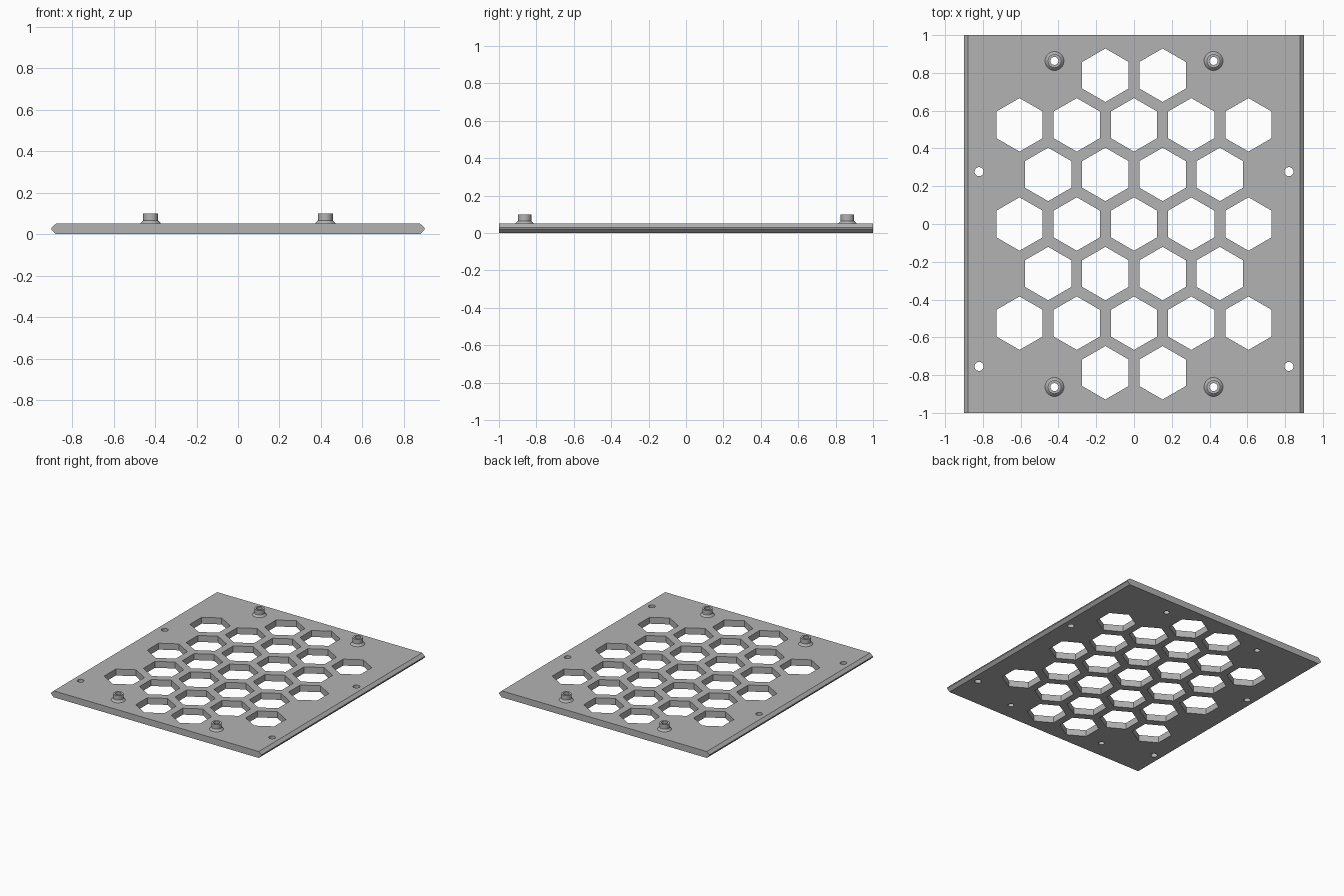
import bpy, bmesh
from math import cos, sin, pi, radians

if "Cube" in bpy.data.objects:
    bpy.data.objects.remove(bpy.data.objects["Cube"])

grey = bpy.data.materials.new("grey")
grey.use_nodes = True
GREY = (0.45, 0.45, 0.45, 1)
grey.diffuse_color = GREY
grey.node_tree.nodes["Principled BSDF"].inputs["Base Color"].default_value = GREY

THICK = 0.05
TOP = 0.1
BORE = 0.021


def add_object(name, bm):
    bmesh.ops.recalc_face_normals(bm, faces=bm.faces)
    mesh = bpy.data.meshes.new(name)
    bm.to_mesh(mesh)
    bm.free()
    mesh.materials.append(grey)
    obj = bpy.data.objects.new(name, mesh)
    bpy.context.collection.objects.link(obj)
    return obj


def extrude(bm, points, offset):
    face = bm.faces.new([bm.verts.new(p) for p in points])
    new = bmesh.ops.extrude_face_region(bm, geom=[face])["geom"]
    bmesh.ops.translate(bm, vec=offset,
                        verts=[v for v in new if isinstance(v, bmesh.types.BMVert)])


def prism(bm, x, y, radius, sides):
    ring = [(x + radius * sin(2 * pi * i / sides), y + radius * cos(2 * pi * i / sides), -0.05)
            for i in range(sides)]
    extrude(bm, ring, (0, 0, 0.2))


# Plate with chamfered left and right edges
half = [(0.878, 0), (0.9, 0.021), (0.9, 0.029), (0.878, THICK)]
section = half + [(-x, z) for x, z in reversed(half)]
bm = bmesh.new()
extrude(bm, [(x, -1, z) for x, z in section], (0, 2, 0))
plate = add_object("plate", bm)

# Honeycomb openings, screw holes and standoff bores
standoffs = [(sx * 0.421, sy * 0.863) for sx in (-1, 1) for sy in (-1, 1)]
bm = bmesh.new()
for row, count in enumerate((2, 5, 4, 5, 4, 5, 2)):
    for col in range(count):
        prism(bm, (col - (count - 1) / 2) * 0.303, (row - 3) * 0.2625, 0.1415, 6)
for sx in (-1, 1):
    for y in (0.277, -0.754):
        prism(bm, sx * 0.82, y, 0.024, 32)
for x, y in standoffs:
    prism(bm, x, y, BORE, 32)
cutter = add_object("hole_cutter", bm)
cutter.hide_render = True

cut = plate.modifiers.new("holes", "BOOLEAN")
cut.operation = "DIFFERENCE"
cut.solver = "EXACT"
cut.object = cutter
bpy.context.view_layer.objects.active = plate
bpy.ops.object.modifier_apply(modifier=cut.name)
bpy.data.objects.remove(cutter)

# Standoffs: hollow posts with a flared foot
profile = [(BORE, THICK), (0.05, THICK), (0.047, 0.054), (0.036, 0.065),
           (0.036, TOP), (BORE, TOP)]
for i, (x, y) in enumerate(standoffs):
    bm = bmesh.new()
    verts = [bm.verts.new((r, 0, z)) for r, z in profile]
    edges = [bm.edges.new(pair) for pair in zip(verts, verts[1:] + verts[:1])]
    bmesh.ops.spin(bm, geom=verts + edges, axis=(0, 0, 1), cent=(0, 0, 0),
                   angle=2 * pi, steps=32)
    bmesh.ops.remove_doubles(bm, verts=bm.verts, dist=0.0005)
    post = add_object(f"standoff_{i + 1}", bm)
    post.location = (x, y, 0)
    bpy.ops.object.select_all(action="DESELECT")
    post.select_set(True)
    bpy.context.view_layer.objects.active = post
    bpy.ops.object.shade_smooth_by_angle(angle=radians(25))
